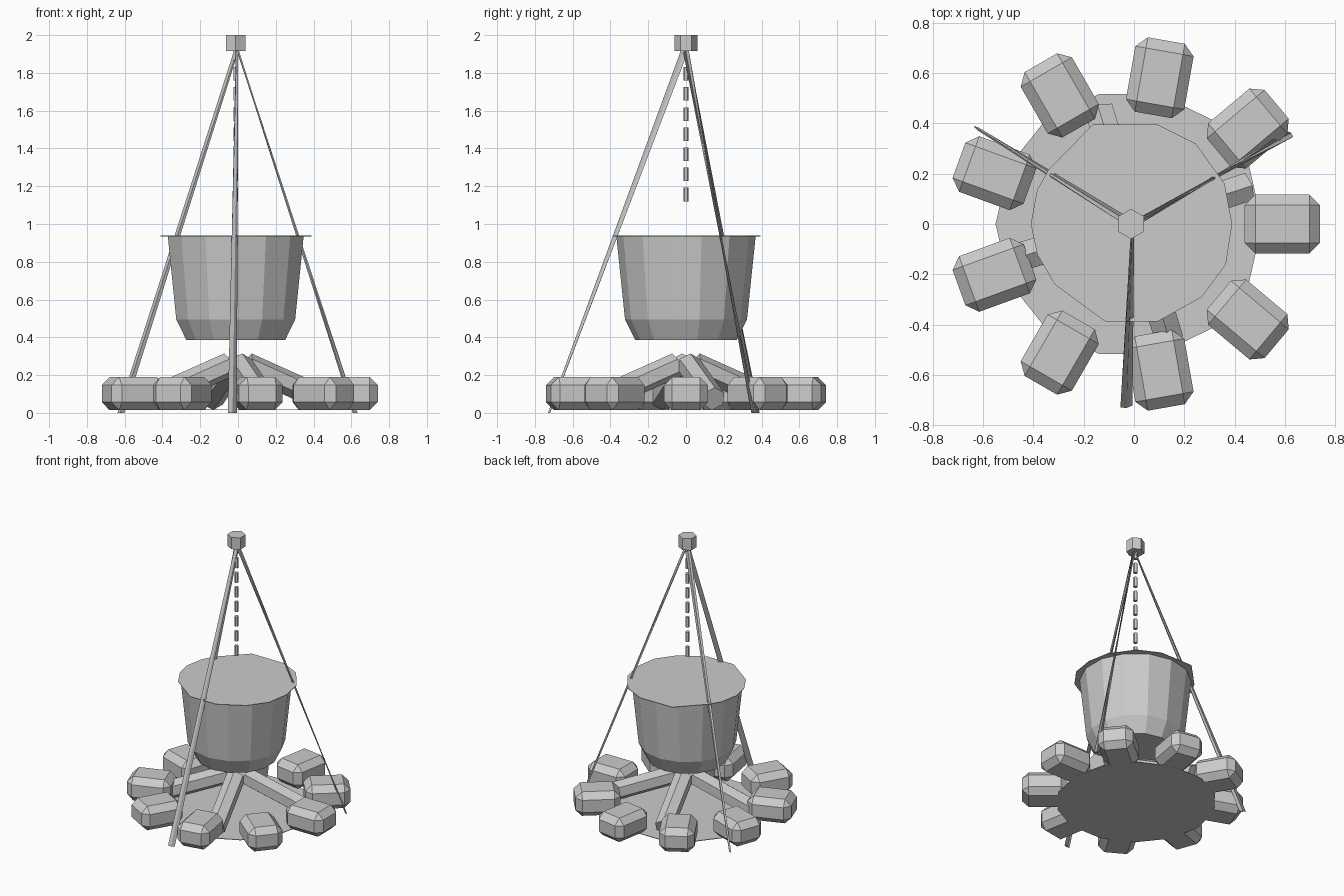
import bpy, bmesh, math
from mathutils import Vector, Matrix

if "Cube" in bpy.data.objects:
    bpy.data.objects.remove(bpy.data.objects["Cube"])

grey = bpy.data.materials.new("plain_grey")
grey.diffuse_color = (0.6, 0.6, 0.6, 1)
grey.use_nodes = True
grey.node_tree.nodes["Principled BSDF"].inputs["Base Color"].default_value = grey.diffuse_color
CX = -0.012  # axis of pot, chain and cap


def finish(name, bm):
    bmesh.ops.recalc_face_normals(bm, faces=bm.faces)
    me = bpy.data.meshes.new(name)
    bm.to_mesh(me)
    bm.free()
    me.materials.append(grey)
    ob = bpy.data.objects.new(name, me)
    bpy.context.collection.objects.link(ob)
    return ob


def ring(center, r, n, turn):
    return [Vector(center) + Vector((r * math.cos(turn + math.tau * i / n),
            r * math.sin(turn + math.tau * i / n), 0)) for i in range(n)]


def loft(name, rings, cap=True):
    bm = bmesh.new()
    vs = [[bm.verts.new(p) for p in r] for r in rings]
    n = len(vs[0])
    for a, b in zip(vs, vs[1:]):
        for i in range(n):
            bm.faces.new((a[i], a[(i + 1) % n], b[(i + 1) % n], b[i]))
    bm.faces.new(vs[0])
    if cap:
        bm.faces.new(vs[-1])
    return finish(name, bm)


# ash bed
loft("ash_bed", [ring((-0.02, 0, z), 0.53, 14, 0) for z in (0.014, 0.018)])

# ring of stones: chamfered blocks
for i in range(9):
    bm = bmesh.new()
    bmesh.ops.create_cube(bm, size=1)
    bmesh.ops.scale(bm, vec=(0.30, 0.235, 0.175), verts=bm.verts)
    bmesh.ops.bevel(bm, geom=bm.edges[:], offset=0.043, segments=1,
                    affect='EDGES', profile=0.5)
    bm.transform(Matrix.Rotation(math.radians(40 * i), 4, 'Z') @ Matrix.Translation((0.59, 0, 0.102)))
    finish(f"stone_{i + 1}", bm)

# four leaning logs, hexagonal
for i, ang in enumerate((18, 107, 196, 287)):
    a, b = Vector((0.05, 0, 0.255)), Vector((0.47, 0, 0.075))
    d = b - a
    bm = bmesh.new()
    bmesh.ops.create_cone(bm, cap_ends=True, segments=6, radius1=0.065, radius2=0.065, depth=d.length)
    bm.transform(Matrix.Rotation(math.radians(ang), 4, 'Z') @ Matrix.Translation((a + b) / 2)
                 @ d.to_track_quat('Z', 'Y').to_matrix().to_4x4())
    finish(f"log_{i + 1}", bm)

# pot body
half = math.pi / 14
loft("pot_body", [ring((CX, 0, z), r, 14, half) for z, r in
                  ((0.385, 0.268), (0.495, 0.323), (0.937, 0.369))])

# flat lid, slightly uneven outline wider than the pot
outline = [(-0.41, 0), (-0.385, 0.135), (-0.34, 0.215), (-0.165, 0.395), (0.095, 0.395),
           (0.245, 0.32), (0.36, 0.16), (0.39, 0), (0.365, -0.16), (0.27, -0.29),
           (0.095, -0.387), (-0.115, -0.387), (-0.315, -0.24), (-0.385, -0.12)]
loft("pot_lid", [[Vector((x, y, z)) for x, y in outline] for z in (0.935, 0.939)])

# chain of short hexagonal links
for i in range(8):
    z = 1.12 + 0.1065 * i
    loft(f"chain_link_{i + 1}", [ring((CX, 0, h), 0.0145, 6, math.pi / 6) for h in (z, z + 0.072)])

# hexagonal cap
loft("tripod_cap", [ring((CX, 0, z), 0.06, 6, math.pi / 6) for z in (1.915, 2.0)])

# tripod legs: thin blades, each with a slight twist (foot, half-width at top, at foot)
legs = (((-0.03, -0.725), (0.002, 0.02), (0.024, 0.004)),
        ((0.62, 0.358), (0.003, 0.016), (0.013, -0.012)),
        ((-0.62, 0.378), (0.012, 0.012), (0.018, -0.012)))
for i, (foot, wt, wf) in enumerate(legs):
    def section(c, w):
        w = Vector((w[0], w[1], 0))
        t = Vector((-w.y, w.x, 0)).normalized() * 0.006
        c = Vector(c)
        return [c - w, c + t, c + w, c - t]
    loft(f"tripod_leg_{i + 1}", [section((*foot, 0.0), wf), section((-0.005, -0.003, 1.93), wt)])
